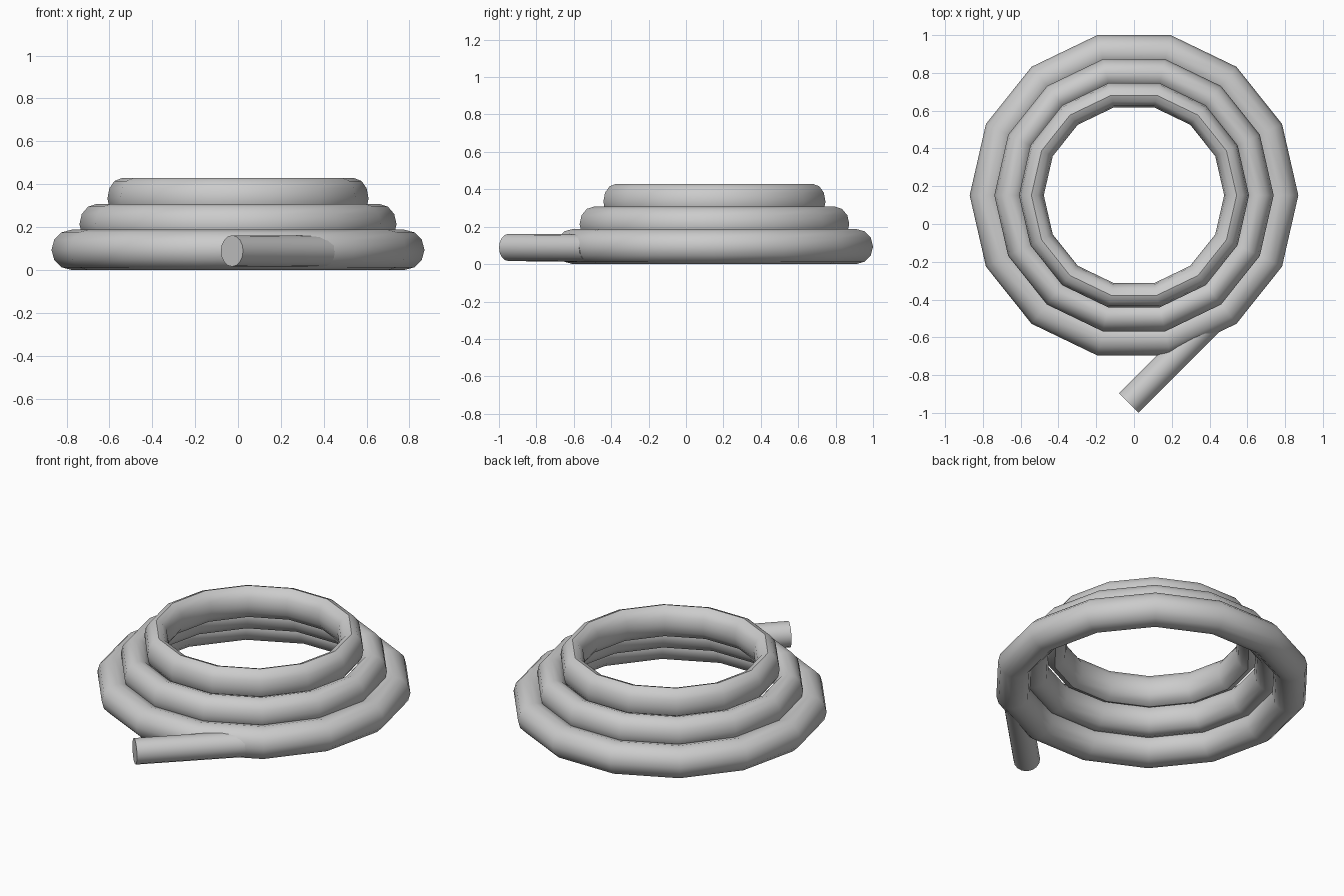
import bpy
from math import radians
from mathutils import Vector

if "Cube" in bpy.data.objects:
    bpy.data.objects.remove(bpy.data.objects["Cube"])

CENTRE_Y = 0.152
MAJOR, MINOR = 0.776, 0.094


def smooth(obj, angle):
    bpy.ops.object.select_all(action='DESELECT')
    obj.select_set(True)
    bpy.context.view_layer.objects.active = obj
    bpy.ops.object.transform_apply(location=False, rotation=False, scale=True)
    bpy.ops.object.shade_smooth_by_angle(angle=radians(angle))


# stacked hose coils, each narrower than the one below
for i, scale in enumerate((1.0, 0.85, 0.70)):
    bpy.ops.mesh.primitive_torus_add(
        major_segments=14, minor_segments=12,
        major_radius=MAJOR, minor_radius=MINOR,
        location=(0, CENTRE_Y, MINOR + 0.12 * i))
    coil = bpy.context.object
    coil.name = f"hose_coil_{i + 1}"
    coil.scale = (scale, scale, 1)
    smooth(coil, 40)

# loose hose end leaving the bottom coil
start, end = Vector((-0.028, -0.948, 0.089)), Vector((0.40, -0.52, 0.086))
axis = end - start
bpy.ops.mesh.primitive_cylinder_add(
    vertices=16, radius=0.073, depth=axis.length, location=(start + end) / 2)
tail = bpy.context.object
tail.name = "hose_end"
tail.rotation_euler = axis.to_track_quat('Z', 'Y').to_euler()
smooth(tail, 40)
